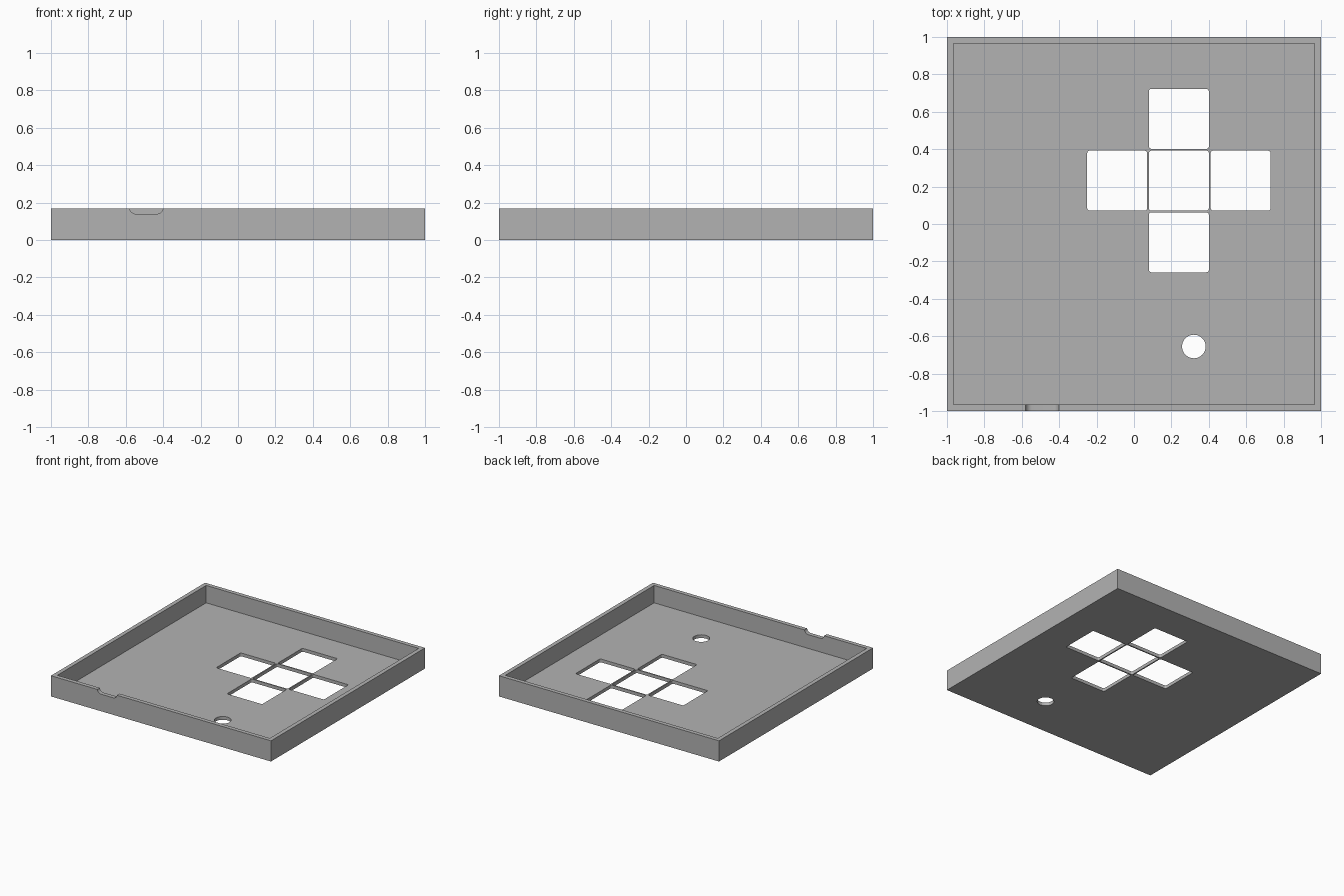
import bpy, bmesh, math

if "Cube" in bpy.data.objects:
    bpy.data.objects.remove(bpy.data.objects["Cube"])

HEIGHT, FLOOR, WALL = 0.17, 0.027, 0.034

grey = bpy.data.materials.new("light grey plastic")
grey.diffuse_color = (0.45, 0.45, 0.45, 1)
grey.use_nodes = True
grey.node_tree.nodes["Principled BSDF"].inputs["Base Color"].default_value = grey.diffuse_color


def prism(name, outline, depth):
    """Extrude a closed outline of 3D points along the depth vector."""
    bm = bmesh.new()
    face = bm.faces.new([bm.verts.new(p) for p in outline])
    ext = bmesh.ops.extrude_face_region(bm, geom=[face])
    verts = [v for v in ext["geom"] if isinstance(v, bmesh.types.BMVert)]
    bmesh.ops.translate(bm, verts=verts, vec=depth)
    bmesh.ops.recalc_face_normals(bm, faces=bm.faces)
    mesh = bpy.data.meshes.new(name)
    bm.to_mesh(mesh)
    bm.free()
    mesh.materials.append(grey)
    obj = bpy.data.objects.new(name, mesh)
    bpy.context.collection.objects.link(obj)
    return obj


def arc(cx, cy, r, start, end, steps):
    angles = [math.radians(start + (end - start) * i / steps) for i in range(steps + 1)]
    return [(cx + r * math.cos(a), cy + r * math.sin(a)) for a in angles]


def rounded_square(cx, cy, half, r):
    pts = []
    for i, (sx, sy) in enumerate([(1, 1), (-1, 1), (-1, -1), (1, -1)]):
        pts += arc(cx + sx * (half - r), cy + sy * (half - r), r, 90 * i, 90 * i + 90, 4)
    return pts


def flat(points, z):
    return [(x, y, z) for x, y in points]


def square(half):
    return [(-half, -half), (half, -half), (half, half), (-half, half)]


# Open tray body
tray = prism("tray", flat(square(1), 0), (0, 0, HEIGHT))
cutters = [prism("cavity_cutter", flat(square(1 - WALL), FLOOR), (0, 0, 0.5))]

# Cross of five button windows
for dx, dy in [(0, 0), (1, 0), (-1, 0), (0, 1), (0, -1)]:
    outline = rounded_square(0.24 + 0.33 * dx, 0.232 + 0.33 * dy, 0.16, 0.012)
    cutters.append(prism("window_cutter", flat(outline, -0.1), (0, 0, 0.2)))

# Round hole
hole = arc(0.32, -0.655, 0.063, 0, 360, 40)[:-1]
cutters.append(prism("hole_cutter", flat(hole, -0.1), (0, 0, 0.2)))

# Cable notch with rounded bottom in the front wall
notch = ([(-0.58, 0.25)] + arc(-0.545, 0.175, 0.035, 180, 270, 8)
         + arc(-0.435, 0.175, 0.035, 270, 360, 8) + [(-0.40, 0.25)])
cutters.append(prism("notch_cutter", [(x, -1.1, z) for x, z in notch], (0, 0.2, 0)))

# Apply the cuts, then drop the cutters
bpy.context.view_layer.objects.active = tray
for cutter in cutters:
    mod = tray.modifiers.new("cut", 'BOOLEAN')
    mod.operation, mod.solver, mod.object = 'DIFFERENCE', 'EXACT', cutter
    bpy.ops.object.modifier_apply(modifier=mod.name)
    bpy.data.objects.remove(cutter)

tray.select_set(True)
bpy.ops.object.shade_smooth_by_angle(angle=math.radians(30))
